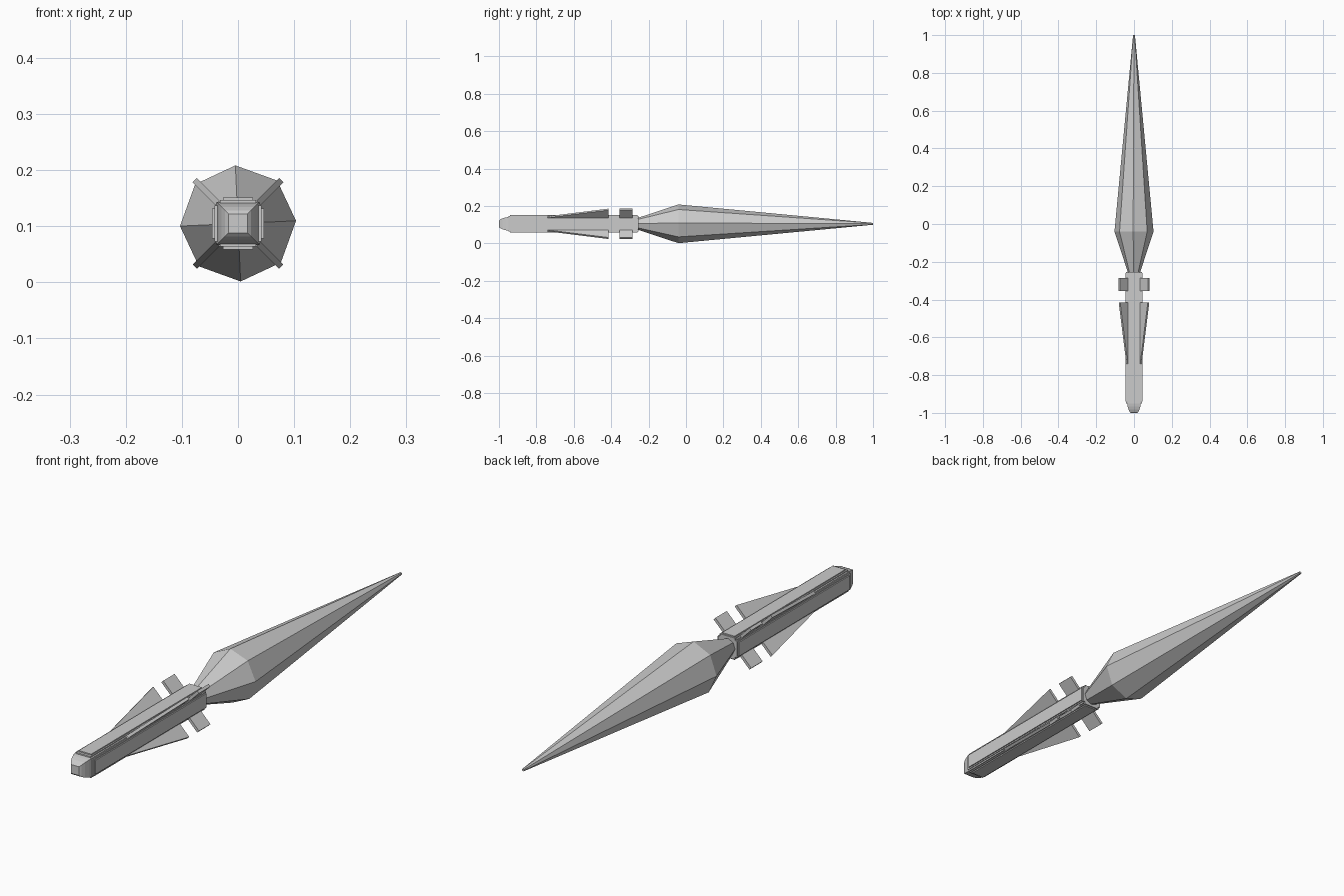
import bpy, bmesh
from math import sin, cos, pi, radians, sqrt

if "Cube" in bpy.data.objects:
    bpy.data.objects.remove(bpy.data.objects["Cube"])

CZ = 0.105  # height of the long axis


def finish(bm, name):
    bmesh.ops.recalc_face_normals(bm, faces=bm.faces)
    mesh = bpy.data.meshes.new(name)
    bm.to_mesh(mesh)
    bm.free()
    obj = bpy.data.objects.new(name, mesh)
    bpy.context.collection.objects.link(obj)
    return obj


def loft(name, sides, turn, rings):
    """Polygon cross-sections (y, radius) joined along the y axis."""
    bm = bmesh.new()
    loops = []
    for y, r in rings:
        loops.append([bm.verts.new((r * cos(turn + 2 * pi * i / sides), y,
                                    CZ + r * sin(turn + 2 * pi * i / sides)))
                      for i in range(sides)])
    for a, b in zip(loops, loops[1:]):
        for i in range(sides):
            j = (i + 1) % sides
            bm.faces.new((a[i], a[j], b[j], b[i]))
    bm.faces.new(loops[0])
    bm.faces.new(loops[-1])
    return finish(bm, name)


def box(name, x, y0, y1, z):
    bm = bmesh.new()
    bmesh.ops.create_cube(bm, size=1)
    for v in bm.verts:
        v.co = (v.co.x * 2 * x, y0 if v.co.y < 0 else y1, CZ + v.co.z * 2 * z)
    return finish(bm, name)


def fin(name, angle, outline, thick):
    """Thin plate standing out from the axis; outline is (y, radius)."""
    bm = bmesh.new()
    c, s = cos(angle), sin(angle)
    sides = [[bm.verts.new((r * c - t * s, y, CZ + r * s + t * c)) for y, r in outline]
             for t in (-thick / 2, thick / 2)]
    bm.faces.new(sides[0])
    bm.faces.new(sides[1])
    n = len(outline)
    for i in range(n):
        j = (i + 1) % n
        bm.faces.new((sides[0][i], sides[0][j], sides[1][j], sides[1][i]))
    return finish(bm, name)


# Eight-sided spindle with a long taper
loft("spindle_body", 8, radians(2.6),
     [(-0.26, 0.031), (-0.04, 0.1035), (1.0, 0.005)])

# Square shaft with rounded-off stepped end
d = sqrt(2)
loft("shaft_core", 4, pi / 4,
     [(-1.0, 0.017 * d), (-0.994, 0.023 * d), (-0.982, 0.029 * d),
      (-0.965, 0.034 * d), (-0.94, 0.038 * d), (-0.26, 0.038 * d)])

# Raised plates on all four faces of the shaft
box("shaft_side_plates", 0.046, -0.94, -0.26, 0.027)
box("shaft_top_bottom_plates", 0.027, -0.94, -0.26, 0.046)
box("shaft_side_inner_plates", 0.0415, -0.95, -0.255, 0.032)
box("shaft_top_bottom_inner_plates", 0.032, -0.95, -0.255, 0.0415)

# Diagonal swept fins and small square vanes
for k in range(4):
    a = pi / 4 + k * pi / 2
    fin(f"swept_fin_{k + 1}", a,
        [(-0.74, 0.03), (-0.74, 0.052), (-0.415, 0.109), (-0.415, 0.03)], 0.011)
    fin(f"square_vane_{k + 1}", a,
        [(-0.355, 0.03), (-0.355, 0.109), (-0.285, 0.109), (-0.285, 0.03)], 0.011)
